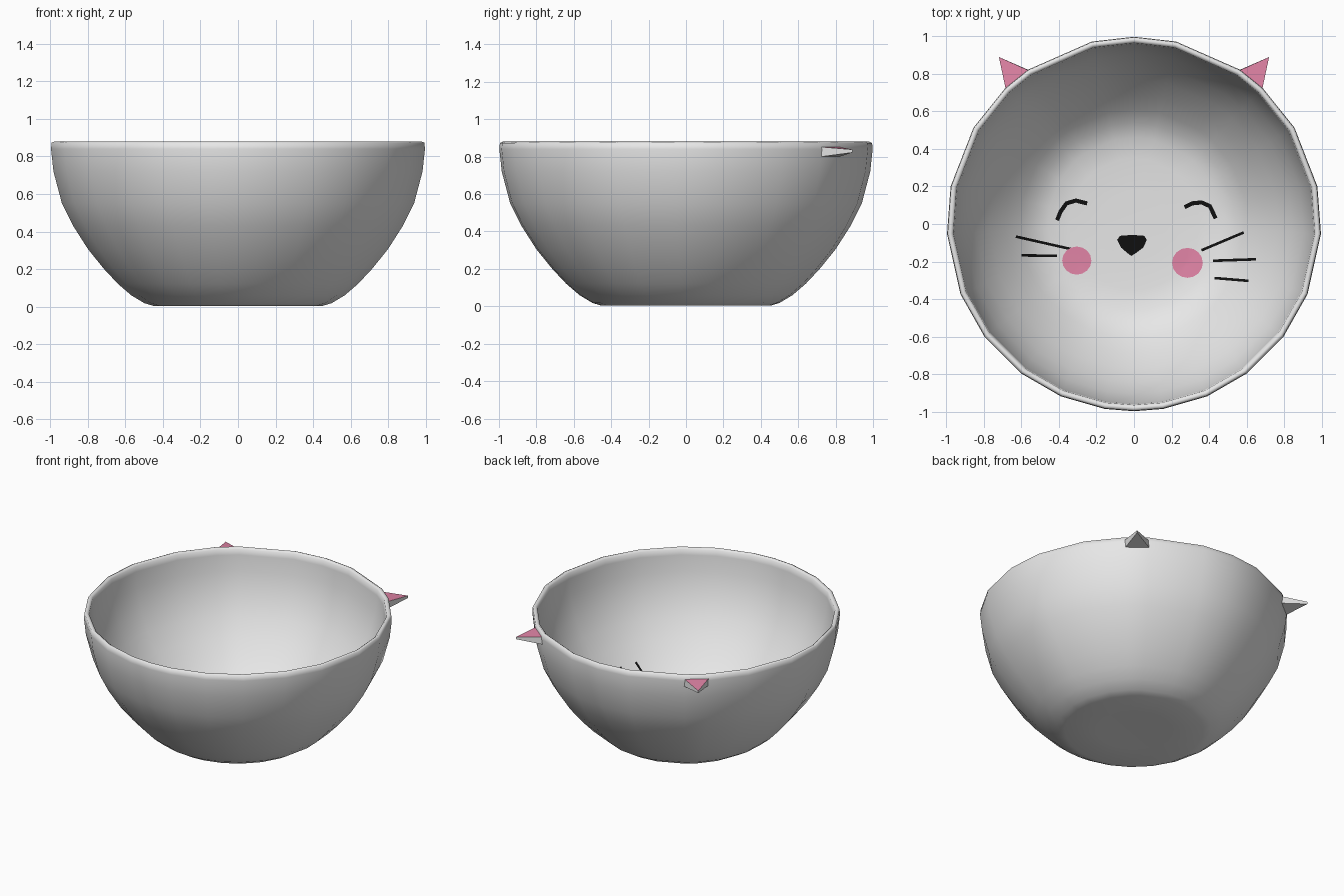
import bpy, bmesh, math
from mathutils import Vector
from mathutils.bvhtree import BVHTree

if "Cube" in bpy.data.objects:
    bpy.data.objects.remove(bpy.data.objects["Cube"])


def material(name, rgb):
    m = bpy.data.materials.new(name)
    m.diffuse_color = (*rgb, 1)
    m.use_nodes = True
    m.node_tree.nodes["Principled BSDF"].inputs["Base Color"].default_value = m.diffuse_color
    return m


WHITE = material("ceramic white", (0.8, 0.8, 0.8))
PINK = material("pink", (0.75, 0.23, 0.38))
BLACK = material("black", (0.005, 0.005, 0.005))


def finish(name, bm, mats, smooth=True):
    me = bpy.data.meshes.new(name)
    bmesh.ops.recalc_face_normals(bm, faces=bm.faces)
    for f in bm.faces:
        f.smooth = smooth
    bm.to_mesh(me)
    for m in mats:
        me.materials.append(m)
    ob = bpy.data.objects.new(name, me)
    bpy.context.collection.objects.link(ob)
    return ob


# Bowl: lathe with slightly uneven sides, outer wall, rim, inner wall
half = [77, 55.5, 46.6, 31, 11.6, -3, -22, -37, -53, -67, -81]
angles = [90] + [180 - a for a in half] + [270] + [a for a in reversed(half)]
profile = [(0.25, 0.005), (0.45, 0.003), (0.50, 0.018), (0.57, 0.06), (0.64, 0.12),
           (0.715, 0.20), (0.80, 0.305), (0.88, 0.43), (0.94, 0.55), (0.985, 0.72),
           (0.998, 0.84), (0.995, 0.873), (0.98, 0.88), (0.965, 0.868), (0.96, 0.83),
           (0.95, 0.72), (0.905, 0.56), (0.845, 0.44), (0.77, 0.325), (0.685, 0.225),
           (0.61, 0.145), (0.54, 0.09), (0.46, 0.055), (0.35, 0.043), (0.18, 0.038)]
bm = bmesh.new()
rings = [[bm.verts.new((r * math.cos(math.radians(a)), r * math.sin(math.radians(a)), z))
          for a in angles] for r, z in profile]
n = len(angles)
for lo, hi in zip(rings, rings[1:]):
    for i in range(n):
        j = (i + 1) % n
        bm.faces.new((lo[i], lo[j], hi[j], hi[i]))
bm.faces.new(rings[0][::-1])
bm.faces.new(rings[-1])
bm.normal_update()
tree = BVHTree.FromBMesh(bm)
finish("bowl", bm, [WHITE])
bm.free()


# Height of the inner surface, slightly lifted, for painted details
def on_floor(x, y, lift=0.005):
    hit = tree.ray_cast(Vector((x, y, 2)), Vector((0, 0, -1)))[0]
    return (x, y, hit.z + lift)


def patch(name, outline, mat, lift=0.005):
    bm = bmesh.new()
    k = len(outline)
    cx = sum(p[0] for p in outline) / k
    cy = sum(p[1] for p in outline) / k
    centre = bm.verts.new(on_floor(cx, cy, lift))
    prev = None
    for t in (0.25, 0.5, 0.75, 1):
        ring = [bm.verts.new(on_floor(cx + (x - cx) * t, cy + (y - cy) * t, lift))
                for x, y in outline]
        for i in range(k):
            j = (i + 1) % k
            if prev:
                bm.faces.new((prev[i], ring[i], ring[j], prev[j]))
            else:
                bm.faces.new((centre, ring[i], ring[j]))
        prev = ring
    finish(name, bm, [mat])
    bm.free()


def stroke(name, pts, width, steps=5):
    path = [Vector(a).lerp(Vector(b), s / steps)
            for a, b in zip(pts, pts[1:]) for s in range(steps)] + [Vector(pts[-1])]
    bm = bmesh.new()
    prev = None
    for i, p in enumerate(path):
        d = (path[min(i + 1, len(path) - 1)] - path[max(i - 1, 0)]).normalized()
        side = Vector((-d.y, d.x)) * width / 2
        cur = [bm.verts.new(on_floor(*(p + side))), bm.verts.new(on_floor(*(p - side)))]
        if prev:
            bm.faces.new((prev[0], prev[1], cur[1], cur[0]))
        prev = cur
    finish(name, bm, [BLACK])
    bm.free()


def ellipse(cx, cy, rx, ry, k=16):
    return [(cx + rx * math.cos(2 * math.pi * i / k), cy + ry * math.sin(2 * math.pi * i / k))
            for i in range(k)]


# Face painted inside the bowl
patch("left_cheek", ellipse(-0.305, -0.195, 0.078, 0.075), PINK, 0.007)
patch("right_cheek", ellipse(0.285, -0.207, 0.082, 0.08), PINK, 0.007)
patch("nose", [(-0.09, -0.085), (-0.075, -0.063), (-0.01, -0.058), (0.055, -0.063),
               (0.068, -0.085), (0.05, -0.125), (0.01, -0.155), (-0.015, -0.17),
               (-0.035, -0.155), (-0.07, -0.125)], BLACK)
stroke("left_eye", [(-0.41, 0.02), (-0.392, 0.065), (-0.36, 0.11), (-0.31, 0.125),
                    (-0.25, 0.11)], 0.022)
stroke("right_eye", [(0.27, 0.09), (0.31, 0.11), (0.36, 0.115), (0.405, 0.095),
                     (0.435, 0.03)], 0.022)
whiskers = [[(-0.63, -0.067), (-0.33, -0.135)], [(-0.60, -0.167), (-0.41, -0.17)],
            [(0.36, -0.14), (0.585, -0.045)], [(0.42, -0.196), (0.65, -0.188)],
            [(0.43, -0.288), (0.61, -0.303)]]
for i, w in enumerate(whiskers):
    stroke(f"whisker_{i + 1}", w, 0.014)

# Ears: small wedges on the rim, pink on top
for name, s in (("right_ear", 1), ("left_ear", -1)):
    bm = bmesh.new()
    top = [bm.verts.new((s * x, y, z)) for x, y, z in
           ((0.565, 0.82, 0.852), (0.72, 0.89, 0.838), (0.685, 0.725, 0.852))]
    low = [bm.verts.new((s * x, y, z)) for x, y, z in
           ((0.56, 0.82, 0.80), (0.72, 0.89, 0.822), (0.68, 0.725, 0.80))]
    pink = bm.faces.new(top)
    pink.material_index = 1
    bm.faces.new(low[::-1])
    for i in range(3):
        j = (i + 1) % 3
        bm.faces.new((top[i], low[i], low[j], top[j]))
    finish(name, bm, [WHITE, PINK], smooth=False)
    bm.free()
